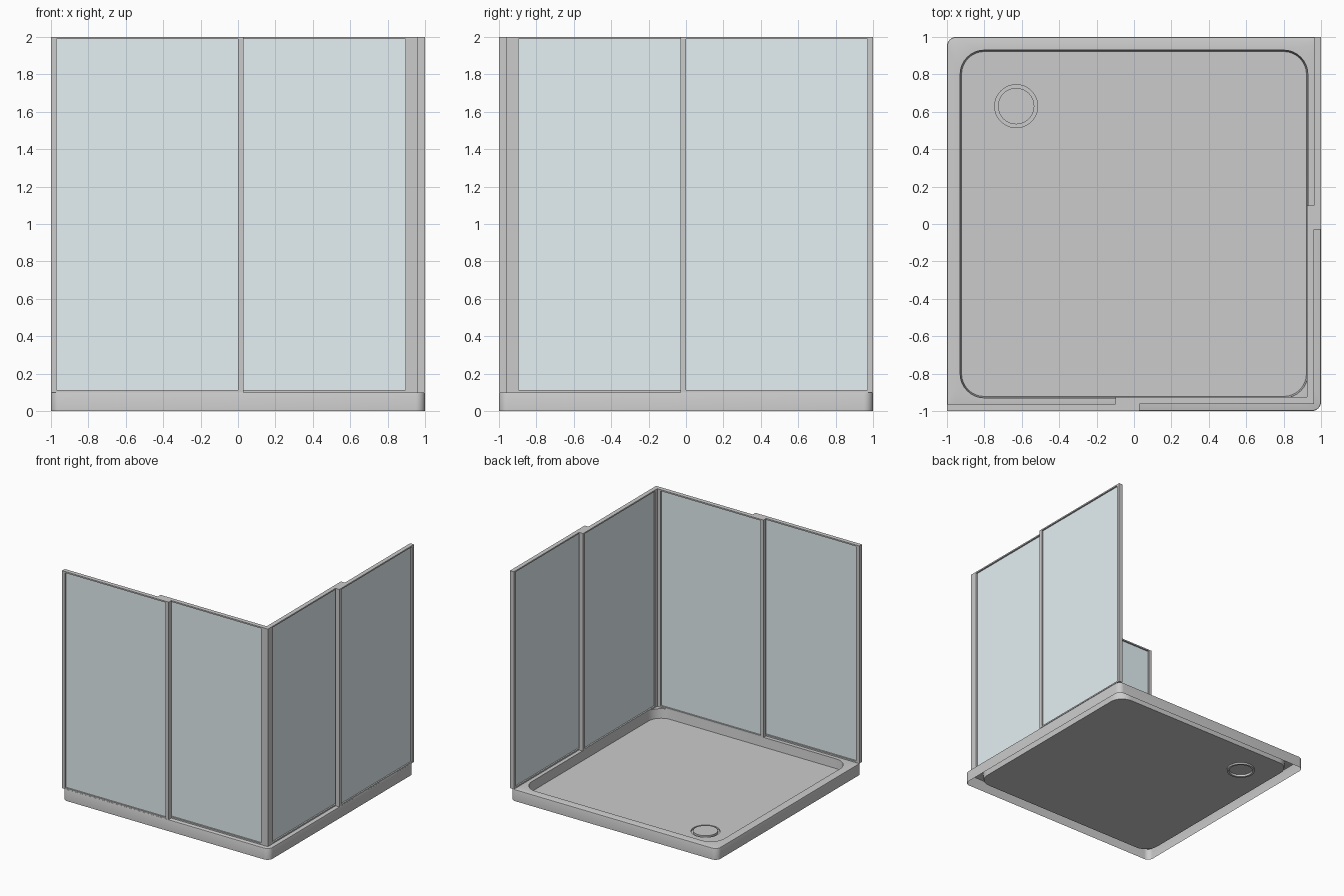
import bpy, bmesh
from math import sin, cos, pi

if "Cube" in bpy.data.objects:
    bpy.data.objects.remove(bpy.data.objects["Cube"])

glass_mat = bpy.data.materials.new("pale_glass")
glass_mat.diffuse_color = (0.78, 0.88, 0.90, 1)
glass_mat.use_nodes = True
glass_mat.node_tree.nodes["Principled BSDF"].inputs["Base Color"].default_value = glass_mat.diffuse_color


def finish(name, bm, mat=None):
    me = bpy.data.meshes.new(name)
    bm.to_mesh(me)
    bm.free()
    ob = bpy.data.objects.new(name, me)
    bpy.context.collection.objects.link(ob)
    if mat:
        me.materials.append(mat)
    return ob


def smooth(ob):
    bpy.ops.object.select_all(action='DESELECT')
    ob.select_set(True)
    bpy.context.view_layer.objects.active = ob
    bpy.ops.object.shade_smooth_by_angle()


def rounded_square(bm, half, r, z, n=8):
    pts = []
    for k, (sx, sy) in enumerate([(1, 1), (-1, 1), (-1, -1), (1, -1)]):
        for i in range(n + 1):
            a = (k + i / n) * pi / 2
            pts.append(bm.verts.new((sx * (half - r) + r * cos(a),
                                     sy * (half - r) + r * sin(a), z)))
    return pts


def circle(bm, cx, cy, r, z, n=48):
    return [bm.verts.new((cx + r * cos(2 * pi * i / n), cy + r * sin(2 * pi * i / n), z))
            for i in range(n)]


def skin(bm, loops):
    for a, b in zip(loops, loops[1:]):
        for i in range(len(a)):
            j = (i + 1) % len(a)
            bm.faces.new((a[i], a[j], b[j], b[i]))


def add_box(bm, lo, hi):
    geo = bmesh.ops.create_cube(bm, size=1)
    for v in geo['verts']:
        for k in range(3):
            v.co[k] = (lo[k] + hi[k]) / 2 + v.co[k] * (hi[k] - lo[k])


# tray: hollow underneath, with a sunken basin
FLOOR = 0.02
bm = bmesh.new()
outer = [rounded_square(bm, h, r, z) for h, r, z in
         [(1, 0.05, 0), (1, 0.05, 0.093), (0.998, 0.048, 0.098), (0.993, 0.043, 0.1),
          (0.93, 0.13, 0.1), (0.922, 0.122, FLOOR)]]
skin(bm, outer)

# drain well in the basin floor, with a raised cap
DX, DY = -0.63, 0.63
well = [circle(bm, DX, DY, r, z) for r, z in
        [(0.115, FLOOR), (0.115, 0.006), (0.097, 0.006), (0.097, FLOOR + 0.005)]]
skin(bm, well)
bm.faces.new(well[-1])
edges = []
for loop in (outer[-1], well[0]):
    for i in range(len(loop)):
        edges.append(bm.edges.get((loop[i], loop[(i + 1) % len(loop)])))
bmesh.ops.triangle_fill(bm, edges=edges, use_beauty=True, normal=(0, 0, 1))
bmesh.ops.recalc_face_normals(bm, faces=bm.faces)
top_face = max(bm.faces, key=lambda f: f.calc_center_median().z)
if top_face.normal.z < 0:
    bmesh.ops.reverse_faces(bm, faces=bm.faces)
smooth(finish("shower_tray", bm))

# framed glass panels; the side pair mirrors the front pair over the diagonal
Z0, Z1, STILE, RAIL, GLASS = 0.1, 2.0, 0.03, 0.012, 0.012


def panel(name, x0, x1, y0, y1, side):
    frame, glass = bmesh.new(), bmesh.new()
    for a in (x0, x1 - STILE):
        add_box(frame, (a, y0, Z0), (a + STILE, y1, Z1))
    for z in (Z0, Z1 - RAIL):
        add_box(frame, (x0 + STILE, y0, z), (x1 - STILE, y1, z + RAIL))
    ym = (y0 + y1) / 2
    add_box(glass, (x0 + STILE, ym - GLASS / 2, Z0 + RAIL),
            (x1 - STILE, ym + GLASS / 2, Z1 - RAIL))
    for b in (frame, glass):
        if side:
            for v in b.verts:
                v.co.x, v.co.y = -v.co.y, -v.co.x
        bmesh.ops.recalc_face_normals(b, faces=b.faces)
    finish(name + "_frame", frame)
    finish(name + "_glass", glass, glass_mat)


for label, side in (("front", False), ("side", True)):
    panel(label + "_fixed_panel", -1, 0.03, -1, -0.963, side)
    panel(label + "_sliding_door", -0.10, 0.925, -0.963, -0.925, side)

# corner post where the two doors meet
bm = bmesh.new()
add_box(bm, (0.925, -0.963, Z0), (0.963, -0.925, Z1))
finish("corner_post", bm)
